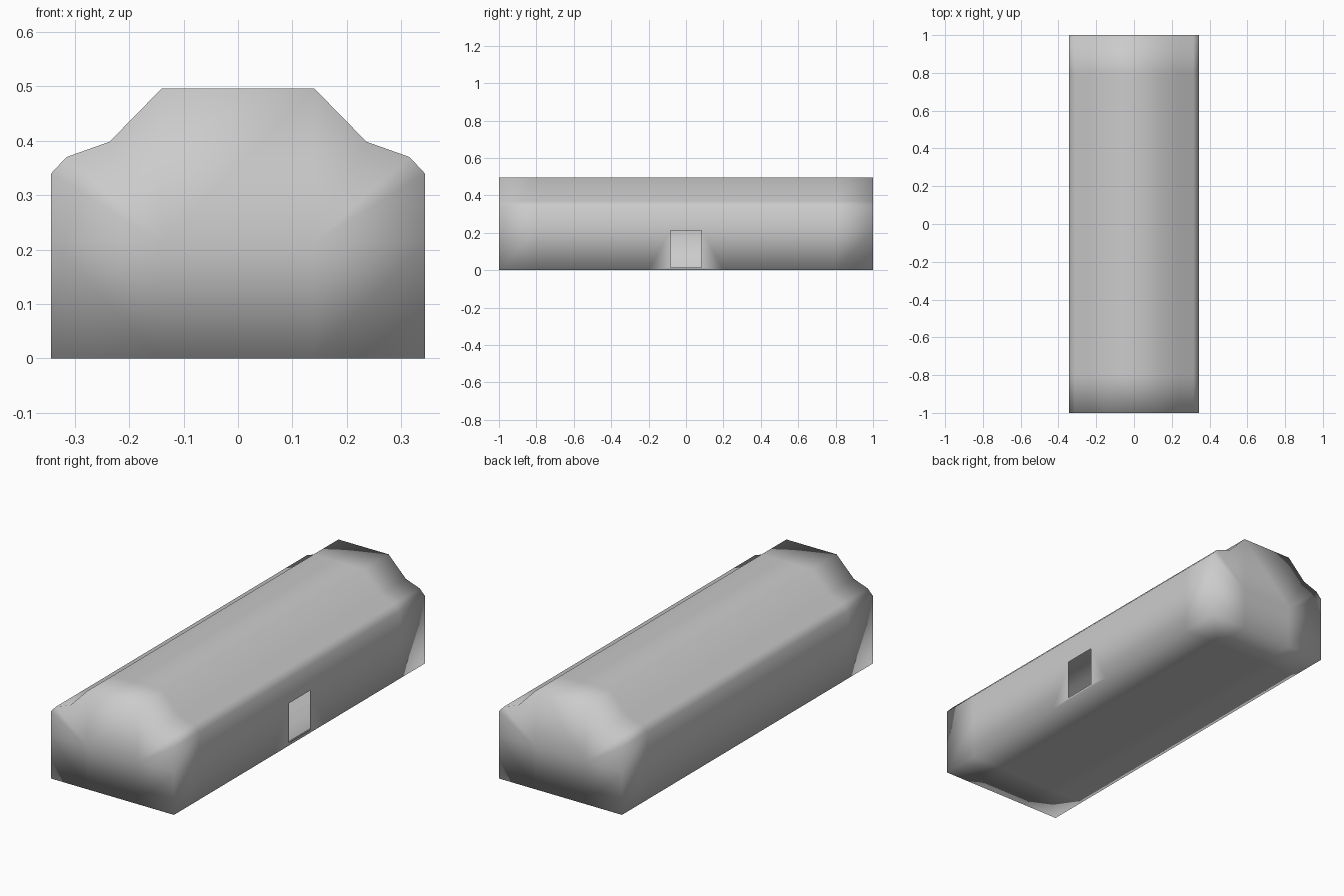
import bpy, bmesh

if "Cube" in bpy.data.objects:
    bpy.data.objects.remove(bpy.data.objects["Cube"])

# Half cross-section (x, z), from the floor seam up to the roof edge
half = [(0.14, 0), (0.343, 0), (0.343, 0.213), (0.343, 0.34),
        (0.315, 0.37), (0.236, 0.398), (0.14, 0.496)]
ring = half + [(-x, z) for x, z in reversed(half)]
stations = [-1, -0.8, -0.6, -0.4, -0.2, 0.2, 0.4, 0.6, 0.8, 1]
door_w, door_lo, door_hi = 0.083, 0.014, 0.213
wall = 0.343

bm = bmesh.new()


def face(points):
    bm.faces.new([bm.verts.new(p) for p in points])


# Long shell, leaving an opening for the doorway on the right side
for y0, y1 in zip(stations, stations[1:]):
    for i, (x0, z0) in enumerate(ring):
        x1, z1 = ring[(i + 1) % len(ring)]
        a, b, c, d = (x0, y0, z0), (x0, y1, z0), (x1, y1, z1), (x1, y0, z1)
        middle = y0 == -0.2
        bl, br = (wall, -door_w, door_lo), (wall, door_w, door_lo)
        tl, tr = (wall, -door_w, door_hi), (wall, door_w, door_hi)
        if middle and i == 1:
            face([a, bl, tl, d])
            face([b, c, tr, br])
            face([a, b, br, bl])
        elif middle and i == 2:
            face([a, tl, tr, b, c, d])
        else:
            face([a, b, c, d])

# End walls
b, B, m, s, p, q, t = half
inner = (0.14, 0.213)
for y in (-1, 1):
    for side in (-1, 1):
        for poly in ([b, B, m, inner], [inner, m, s, p], [inner, p, q, t]):
            face([(side * x, y, z) for x, z in poly])
    for lo, hi in ((b, inner), (inner, t)):
        face([(-lo[0], y, lo[1]), (lo[0], y, lo[1]),
              (hi[0], y, hi[1]), (-hi[0], y, hi[1])])

bmesh.ops.remove_doubles(bm, verts=bm.verts[:], dist=0.0005)
bmesh.ops.recalc_face_normals(bm, faces=bm.faces[:])
for f in bm.faces:
    f.smooth = True

mesh = bpy.data.meshes.new("hollow_hull")
bm.to_mesh(mesh)
bm.free()
hull = bpy.data.objects.new("hollow_hull", mesh)
bpy.context.collection.objects.link(hull)
